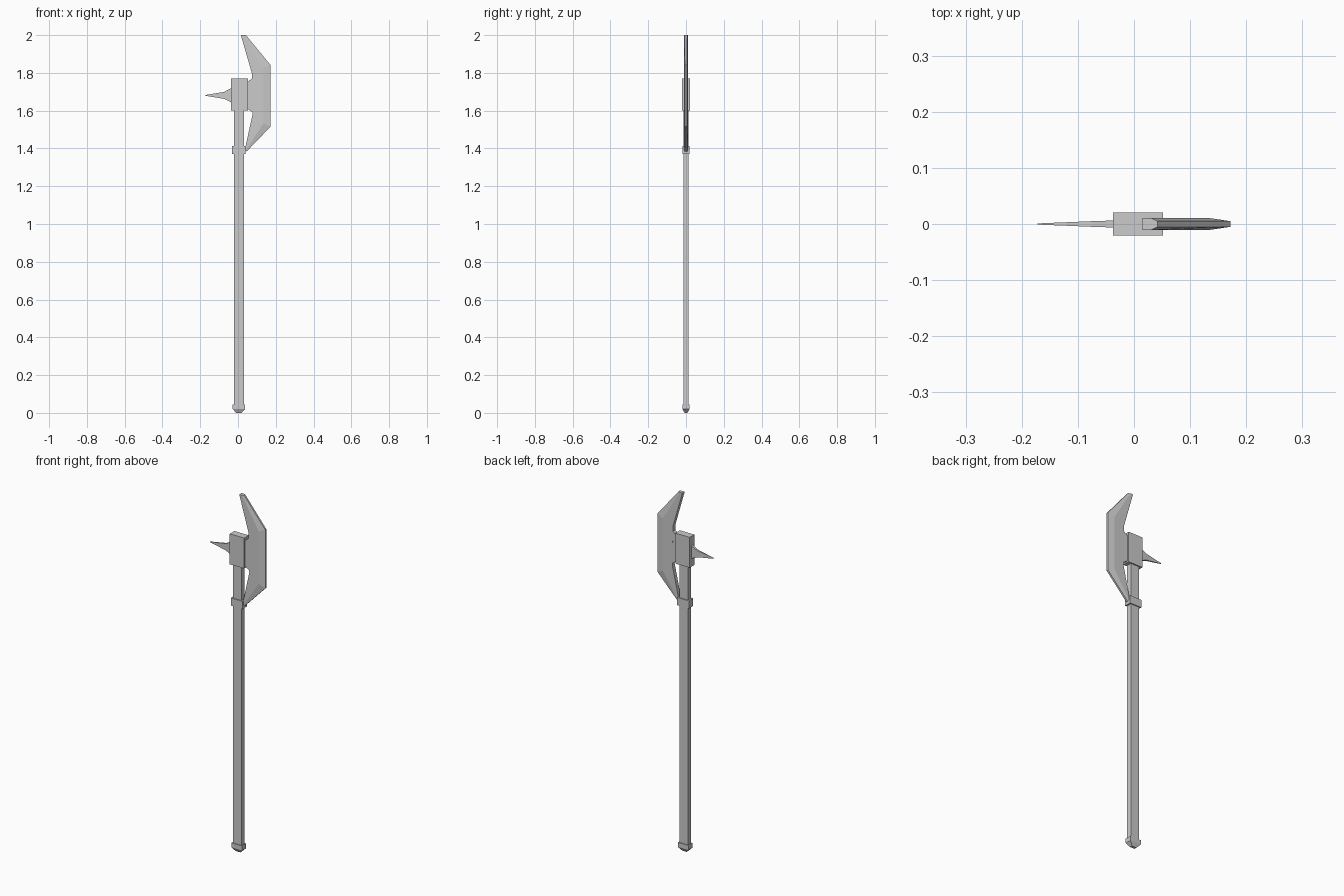
import bpy, bmesh

if "Cube" in bpy.data.objects:
    bpy.data.objects.remove(bpy.data.objects["Cube"])


def make(name, bm):
    bmesh.ops.remove_doubles(bm, verts=bm.verts, dist=1e-6)
    bmesh.ops.recalc_face_normals(bm, faces=bm.faces)
    me = bpy.data.meshes.new(name)
    bm.to_mesh(me)
    bm.free()
    ob = bpy.data.objects.new(name, me)
    bpy.context.collection.objects.link(ob)
    return ob


def loft(name, rings):
    """Skin a list of equal-length closed rings and cap both ends."""
    bm = bmesh.new()
    rs = [[bm.verts.new(p) for p in r] for r in rings]
    n = len(rs[0])
    for a, b in zip(rs, rs[1:]):
        for i in range(n):
            j = (i + 1) % n
            bm.faces.new((a[i], a[j], b[j], b[i]))
    bm.faces.new(rs[0])
    bm.faces.new(rs[-1])
    return make(name, bm)


def column(name, sections, cx=0.005):
    """Rectangular column from (z, half width x, half depth y) sections."""
    return loft(name, [[(cx - w, -d, z), (cx + w, -d, z), (cx + w, d, z), (cx - w, d, z)]
                       for z, w, d in sections])


# Shaft with pommel, collar and head block
column("shaft", [(0.03, 0.027, 0.0138), (1.62, 0.027, 0.0138)])
column("pommel", [(0.0, 0.014, 0.007), (0.02, 0.033, 0.0185), (0.045, 0.033, 0.0185)])
column("collar", [(1.37, 0.036, 0.019), (1.413, 0.036, 0.019)])
column("head_block", [(1.6, 0.0445, 0.0205), (1.77, 0.0445, 0.0205)], cx=0.0075)

# Back spike: (x, low z, high z, half depth)
spike = [(-0.03, 1.642, 1.722, 0.0065), (-0.075, 1.663, 1.699, 0.005),
         (-0.172, 1.679, 1.683, 0.001)]
loft("back_spike", [[(x, -d, lo), (x, d, lo), (x, d, hi), (x, -d, hi)]
                    for x, lo, hi, d in spike])

# Axe blade: stations of inner edge, bevel start and cutting edge in (x, z)
T, E = 0.0105, 0.005
stations = [
    ((0.015, 2.0), (0.031, 2.0), (0.042, 2.0)),
    ((0.073, 1.80), (0.135, 1.826), (0.172, 1.842)),
    ((0.077, 1.58), (0.135, 1.533), (0.172, 1.515)),
    ((0.037, 1.398), (0.041, 1.39), (0.045, 1.383)),
]
loft("axe_blade", [[(i[0], -T, i[1]), (m[0], -T, m[1]), (e[0], -E, e[1]),
                    (e[0], E, e[1]), (m[0], T, m[1]), (i[0], T, i[1])]
                   for i, m, e in stations])

# Blade root joining the blade to the block
root = [(0.04, 1.607, 1.755), (0.055, 1.607, 1.755), (0.078, 1.59, 1.775)]
loft("blade_root", [[(x, -T + 0.0002, lo), (x, T - 0.0002, lo),
                     (x, T - 0.0002, hi), (x, -T + 0.0002, hi)] for x, lo, hi in root])
